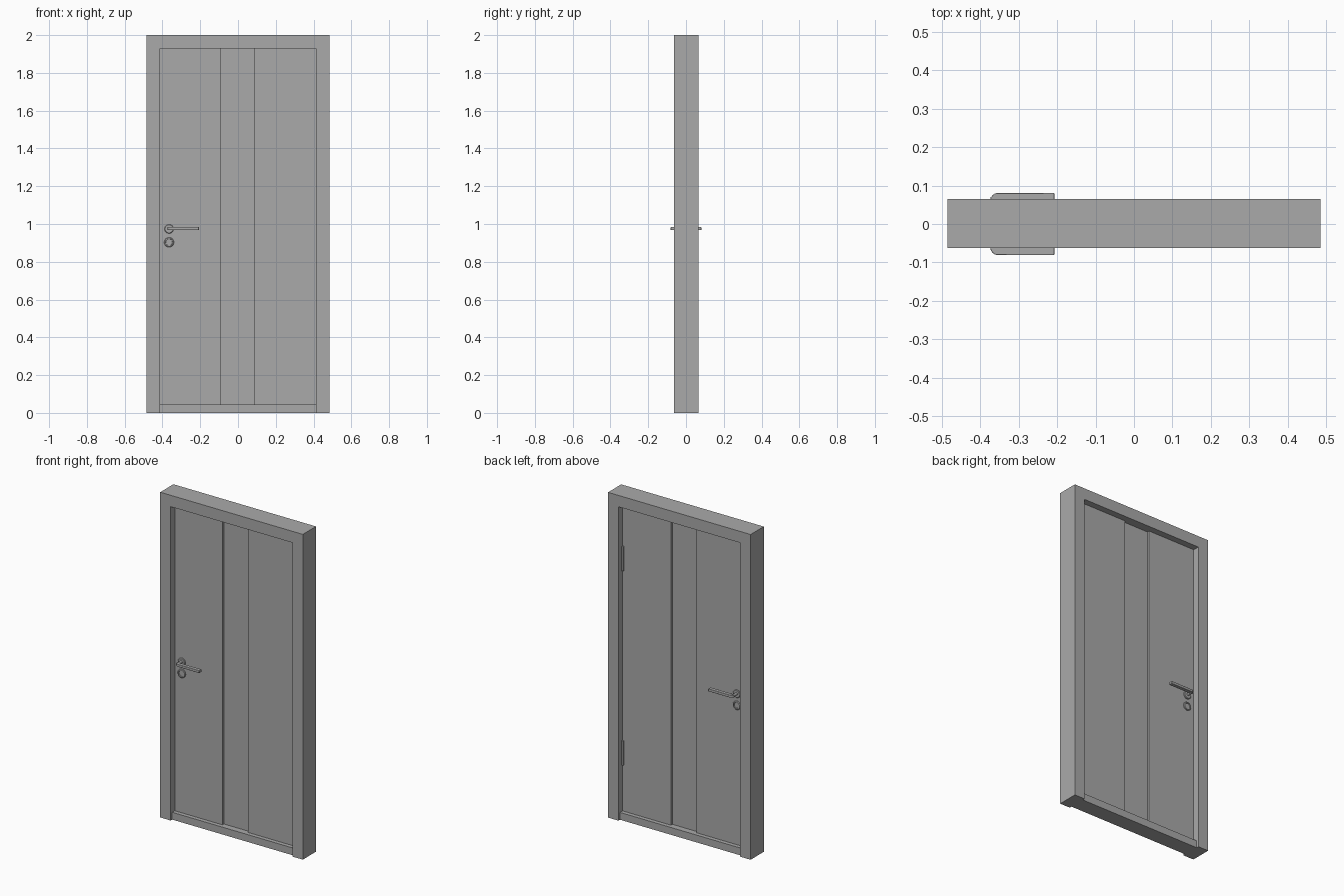
import bpy, bmesh, math
from mathutils import Matrix, Vector

old = bpy.data.objects.get("Cube")
if old:
    bpy.data.objects.remove(old, do_unlink=True)

grey = bpy.data.materials.new("plain grey")
grey.use_nodes = True
colour = (0.4, 0.4, 0.4, 1)
grey.diffuse_color = colour
grey.node_tree.nodes["Principled BSDF"].inputs["Base Color"].default_value = colour

MID = 0.001            # middle of the wall thickness
HALF = 0.064           # half depth of the frame
LEAF = 0.024           # half thickness of the door leaf
OPEN = 0.414           # half width of the opening
HANDLE_X = -0.365


def finish(name, bm, smooth=False):
    bmesh.ops.recalc_face_normals(bm, faces=bm.faces)
    mesh = bpy.data.meshes.new(name)
    bm.to_mesh(mesh)
    bm.free()
    mesh.materials.append(grey)
    obj = bpy.data.objects.new(name, mesh)
    bpy.context.collection.objects.link(obj)
    if smooth:
        bpy.ops.object.select_all(action='DESELECT')
        obj.select_set(True)
        bpy.context.view_layer.objects.active = obj
        bpy.ops.object.shade_smooth_by_angle(angle=math.radians(35))
    return obj


def box(name, x0, x1, y0, y1, z0, z1):
    bm = bmesh.new()
    size = Vector((x1 - x0, y1 - y0, z1 - z0))
    centre = Vector((x0 + x1, y0 + y1, z0 + z1)) / 2
    bmesh.ops.create_cube(bm, size=1, matrix=Matrix.Translation(centre) @ Matrix.Diagonal(size.to_4d()))
    return finish(name, bm)


def lathe(name, profile, x, z, side):
    """Spin (radius, distance from leaf) points about an axis along y."""
    bm = bmesh.new()
    base = MID + side * LEAF
    verts = [bm.verts.new((x + r, base + side * d, z)) for r, d in profile]
    edges = [bm.edges.new(pair) for pair in zip(verts, verts[1:])]
    bmesh.ops.spin(bm, geom=verts + edges, cent=(x, 0, z), axis=(0, 1, 0),
                   angle=math.tau, steps=32, use_duplicate=False)
    bmesh.ops.remove_doubles(bm, verts=bm.verts, dist=0.0001)
    return finish(name, bm, True)


# Frame
for name, s in (("right_post", -1), ("left_post", 1)):
    xs = sorted((s * OPEN, s * 0.485))
    box(name, *xs, MID - HALF, MID + HALF, 0, 2)
box("header", -OPEN, OPEN, MID - HALF, MID + HALF, 1.93, 2)
box("sill", -OPEN, OPEN, MID - HALF + 0.015, MID + HALF - 0.015, 0, 0.045)

# Door leaf: two outer boards and a recessed middle board
box("right_board", -OPEN, -0.09, MID - LEAF, MID + LEAF, 0.045, 1.93)
box("left_board", 0.085, OPEN, MID - LEAF, MID + LEAF, 0.045, 1.93)
box("middle_board", -0.09, 0.085, MID - LEAF + 0.014, MID + LEAF - 0.014, 0.045, 1.93)

# Hinges in the back corner
for name, z in (("lower_hinge", 0.405), ("upper_hinge", 1.6)):
    bm = bmesh.new()
    bmesh.ops.create_cone(bm, cap_ends=True, segments=16, radius1=0.006, radius2=0.006, depth=0.15,
                          matrix=Matrix.Translation((OPEN - 0.005, MID + LEAF + 0.005, z)))
    finish(name, bm, True)

# Handle sets on both faces
for label, side in (("front", -1), ("back", 1)):
    lathe(label + "_handle_rose", [(0, 0.008), (0.021, 0.008), (0.024, 0.005), (0.024, 0)],
          HANDLE_X, 0.974, side)
    lathe(label + "_lock_ring", [(0, 0.003), (0.017, 0.003), (0.018, 0.008), (0.023, 0.008), (0.026, 0.005), (0.026, 0)],
          HANDLE_X, 0.903, side)
    lathe(label + "_handle_neck", [(0.008, 0), (0.008, 0.045)], HANDLE_X, 0.976, side)

    # Lever outline seen from above, rounded at the outer corner
    inner, outer, r = 0.059, 0.081, 0.02
    outline = [(-0.207, outer), (-0.207, inner), (-0.373, inner)]
    for i in range(7):
        a = math.pi / 2 * i / 6
        outline.append((-0.373 + r * (1 - math.cos(a)), outer - r + r * math.sin(a)))
    bm = bmesh.new()
    face = bm.faces.new([bm.verts.new((x, side * y, 0.968)) for x, y in outline])
    top = bmesh.ops.extrude_face_region(bm, geom=[face])["geom"]
    bmesh.ops.translate(bm, verts=[v for v in top if isinstance(v, bmesh.types.BMVert)], vec=(0, 0, 0.016))
    bmesh.ops.remove_doubles(bm, verts=bm.verts, dist=0.0005)
    lever = finish(label + "_lever", bm, True)
    bevel = lever.modifiers.new("soft edges", 'BEVEL')
    bevel.width = 0.003
    bevel.segments = 2
